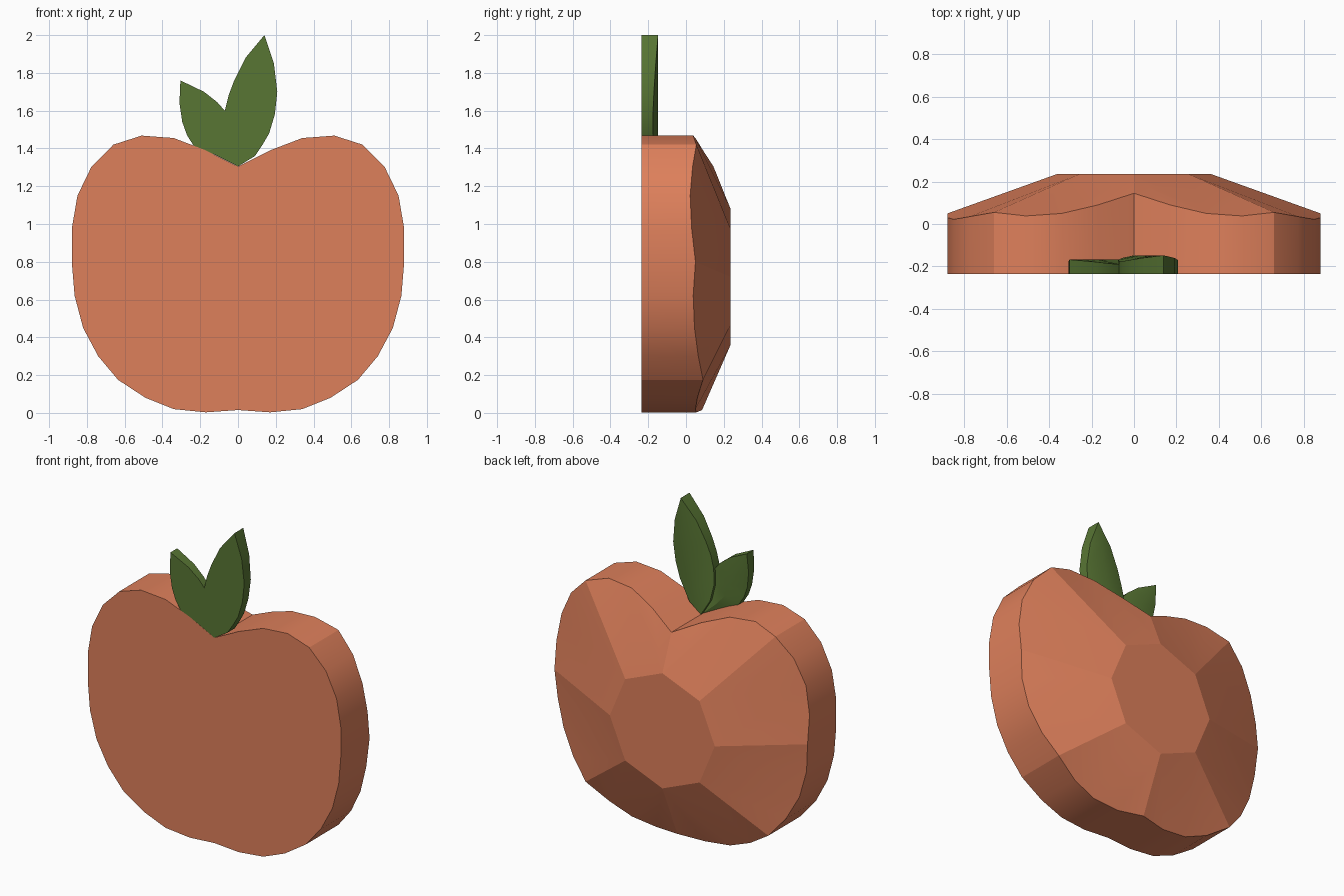
import bpy, bmesh, math

if "Cube" in bpy.data.objects:
    bpy.data.objects.remove(bpy.data.objects["Cube"])

FRONT = -0.235   # flat front plane shared by all parts


def material(name, color):
    m = bpy.data.materials.new(name)
    m.diffuse_color = (*color, 1)
    m.use_nodes = True
    m.node_tree.nodes["Principled BSDF"].inputs["Base Color"].default_value = m.diffuse_color
    return m


def finish(bm, name, mat, smooth_angle, sharp=()):
    """Orient faces, smooth only shallow edges, and link the object."""
    bmesh.ops.recalc_face_normals(bm, faces=bm.faces)
    for f in bm.faces:
        f.smooth = True
    for e in bm.edges:
        e.smooth = e not in sharp and e.calc_face_angle(3) < smooth_angle
    me = bpy.data.meshes.new(name)
    bm.to_mesh(me)
    bm.free()
    me.materials.append(mat)
    ob = bpy.data.objects.new(name, me)
    bpy.context.collection.objects.link(ob)
    return ob


fruit_mat = material("fruit orange", (0.73, 0.215, 0.105))
leaf_mat = material("leaf green", (0.098, 0.18, 0.034))

# Fruit: half outline (x, z, depth of rear rim), notch to bottom, mirrored
half = [(0, 1.305, .145), (.17, 1.39, .09), (.34, 1.455, .05), (.51, 1.468, .038),
        (.66, 1.42, .055), (.775, 1.305, .035), (.85, 1.15, .022), (.88, .975, .03),
        (.88, .80, .05), (.865, .62, .038), (.82, .45, .045), (.74, .30, .065),
        (.635, .175, .09), (.49, .08, .06), (.34, .02, .05), (.17, .003, .055),
        (0, .015, .085)]
outline = half + [(-x, z, y) for x, z, y in half[-2:0:-1]]
n = len(outline)
bm = bmesh.new()
front = [bm.verts.new((x, FRONT, z)) for x, z, y in outline]
rim = [bm.verts.new((x, y, z)) for x, z, y in outline]
bm.faces.new(front)
for i in range(n):
    j = (i + 1) % n
    bm.faces.new((front[i], front[j], rim[j], rim[i]))

# Rear: octagon joined to the rim by eight broad facets
octagon = []
for k in range(8):
    a = k * math.pi / 4
    octagon.append(bm.verts.new((.365 * math.sin(a), 0.235, .72 + .362 * math.cos(a))))
bm.faces.new(octagon)
for k in range(8):
    a, b = octagon[k], octagon[(k + 1) % 8]
    r = [rim[(4 * k + i) % n] for i in range(5)]
    for tri in ((a, r[0], r[1]), (a, r[1], r[2]), (a, r[2], b), (b, r[2], r[3]), (b, r[3], r[4])):
        bm.faces.new(tri)
# Sharp edges: rim, octagon, its spokes, and the side wall corners
sharp = {bm.edges.get((rim[i], rim[(i + 1) % n])) for i in range(n)}
for k in range(8):
    sharp.add(bm.edges.get((octagon[k], octagon[(k + 1) % 8])))
    sharp.add(bm.edges.get((octagon[k], rim[4 * k])))
for i in (0, 4, 12, 20, 28):
    sharp.add(bm.edges.get((front[i], rim[i])))
finish(bm, "fruit", fruit_mat, math.radians(45), sharp)


# Leaves: two edges from tip to base, with a raised rib between them
def leaf(name, tip, left, right, base, rib_y, drop):
    bm = bmesh.new()
    L, R = [tip] + left + [base], [tip] + right + [base]
    m = len(L) - 1

    def row(pts, depth):
        return [bm.verts.new((x, depth(i), z)) for i, (x, z) in enumerate(pts)]

    def edge_depth(i):
        return rib_y - drop * math.sin(math.pi * i / m)

    rib = row([((a[0] + b[0]) / 2, (a[1] + b[1]) / 2) for a, b in zip(L, R)], lambda i: rib_y)
    lf, rf = row(L, lambda i: FRONT), row(R, lambda i: FRONT)
    lb, rb = row(L, edge_depth), row(R, edge_depth)
    strips = ((lf, lb), (lb, rib), (rib, rb), (rb, rf))
    bmesh_map = {}
    for a, b in ((rf, lf), (lb, rib), (rb, rib)):
        for i in (0, m):
            bmesh_map[a[i]] = b[i]
    bmesh.ops.weld_verts(bm, targetmap=bmesh_map)
    for s in (rf,):
        s[0], s[m] = lf[0], lf[m]
    for s in (lb, rb):
        s[0], s[m] = rib[0], rib[m]
    for s, t in strips:
        for i in range(m):
            vs = list(dict.fromkeys((s[i], s[i + 1], t[i + 1], t[i])))
            bm.faces.new(vs)
    bm.faces.new(lf + rf[-2:0:-1])
    finish(bm, name, leaf_mat, math.radians(25))


crease = [(-.07, 1.60), (-.075, 1.50), (-.055, 1.40)]   # where the leaves meet
leaf("large_leaf", (.14, 2.0),
     [(.04, 1.88), (-.02, 1.76), (-.05, 1.68)] + crease,
     [(.19, 1.85), (.208, 1.70), (.195, 1.58), (.165, 1.48), (.13, 1.42), (.09, 1.36)],
     (0, 1.305), -.148, .028)
leaf("small_leaf", (-.305, 1.76),
     [(-.31, 1.64), (-.295, 1.54), (-.27, 1.47), (-.235, 1.415), (-.12, 1.366)],
     [(-.18, 1.70), (-.11, 1.645)] + crease,
     (0, 1.305), -.168, .022)
